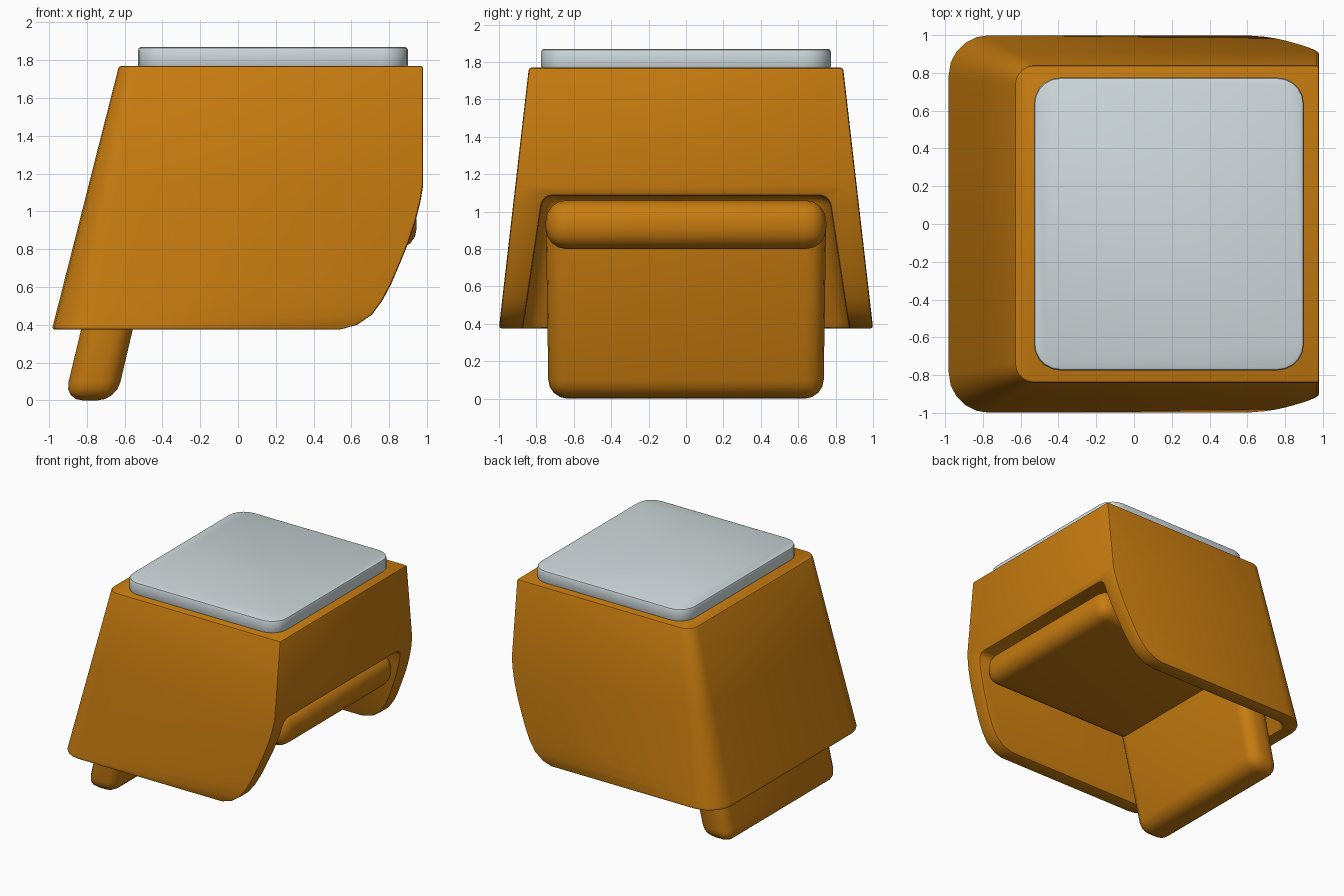
import bpy, bmesh, math

if "Cube" in bpy.data.objects:
    bpy.data.objects.remove(bpy.data.objects["Cube"])


def material(name, rgb):
    m = bpy.data.materials.new(name)
    m.diffuse_color = (*rgb, 1)
    m.use_nodes = True
    m.node_tree.nodes["Principled BSDF"].inputs["Base Color"].default_value = m.diffuse_color
    return m


ORANGE = material("orange plastic", (0.57, 0.20, 0.005))
GREY = material("pale grey", (0.62, 0.69, 0.71))


def loft(name, rings, mat):
    """Skin a stack of equal-sized rings and cap both ends."""
    bm = bmesh.new()
    rows = [[bm.verts.new(p) for p in r] for r in rings]
    n = len(rows[0])
    for a, b in zip(rows, rows[1:]):
        for i in range(n):
            j = (i + 1) % n
            bm.faces.new((a[i], a[j], b[j], b[i]))
    bm.faces.new(rows[0][::-1])
    bm.faces.new(rows[-1])
    bmesh.ops.recalc_face_normals(bm, faces=bm.faces)
    me = bpy.data.meshes.new(name)
    bm.to_mesh(me)
    bm.free()
    me.materials.append(mat)
    ob = bpy.data.objects.new(name, me)
    bpy.context.collection.objects.link(ob)
    return ob


def section(z, x0, x1, hy, r0, r1, seg=5):
    """Horizontal rectangle with rounded corners: r0 on the left, r1 on the right."""
    pts = []
    for sx, sy, start in ((1, 1, 0), (-1, 1, 90), (-1, -1, 180), (1, -1, 270)):
        r = r1 if sx > 0 else r0
        cx = x1 - r if sx > 0 else x0 + r
        for k in range(seg + 1 if r else 1):
            a = math.radians(start + 90 * k / seg)
            pts.append((cx + r * math.cos(a), sy * (hy - r) + r * math.sin(a), z))
    return pts


def bevel(ob, width, seg=3, angle=30):
    b = ob.modifiers.new("round", 'BEVEL')
    b.width, b.segments = width, seg
    b.limit_method, b.angle_limit = 'ANGLE', math.radians(angle)
    return b


def smooth(ob, angle=35):
    bpy.ops.object.select_all(action='DESELECT')
    ob.select_set(True)
    bpy.context.view_layer.objects.active = ob
    for m in list(ob.modifiers):
        bpy.ops.object.modifier_apply(modifier=m.name)
    bpy.ops.object.shade_smooth_by_angle(angle=math.radians(angle))


# Shell: slanted back, flared sides, curved lower edge on the open end
curve = [(.54, .375), (.63, .40), (.71, .455), (.765, .53), (.81, .615),
         (.855, .72), (.90, .83), (.94, .95), (.965, 1.05), (.98, 1.14), (.98, 1.77)]
rings = []
for x, z in curve:
    t = 1.77 - z
    rings.append(section(z, -.63 - .254 * t, x, .84 + .115 * t, .10 + .08 * t, 0))
shell = loft("outer_shell", rings, ORANGE)

# Hollow, open below and at the right end
cut_rings = []
for z in (.2, 1.085):
    t = 1.085 - z
    cut_rings.append(section(z, -.69 - .254 * t, 1.3, .765 + .15 * t, .10, 0))
cutter = loft("hollow_cutter", cut_rings, ORANGE)
bevel(cutter, .05)
smooth(cutter)
cut = shell.modifiers.new("hollow", 'BOOLEAN')
cut.operation, cut.solver, cut.object = 'DIFFERENCE', 'EXACT', cutter
bevel(shell, .014, 2, 40)
smooth(shell)
bpy.data.objects.remove(cutter)

# Inner shelf: thick, fully rounded slab
shelf = loft("inner_shelf", [section(z, -.68, .945, .75, 0, 0) for z in (.80, 1.06)], ORANGE)
bevel(shelf, .11, 4)
smooth(shelf, 50)

# Back panel: slanted rounded slab reaching the ground
panel = loft("back_panel",
             [section(0, -.92, -.645, .735, 0, 0), section(1.0, -.68, -.41, .75, 0, 0)], ORANGE)
bevel(panel, .10, 4)
smooth(panel, 50)

# Top pad
pad = loft("top_pad", [section(z, -.53, .90, .775, .14, .14) for z in (1.76, 1.87)], GREY)
bevel(pad, .018, 2, 50)
smooth(pad)
